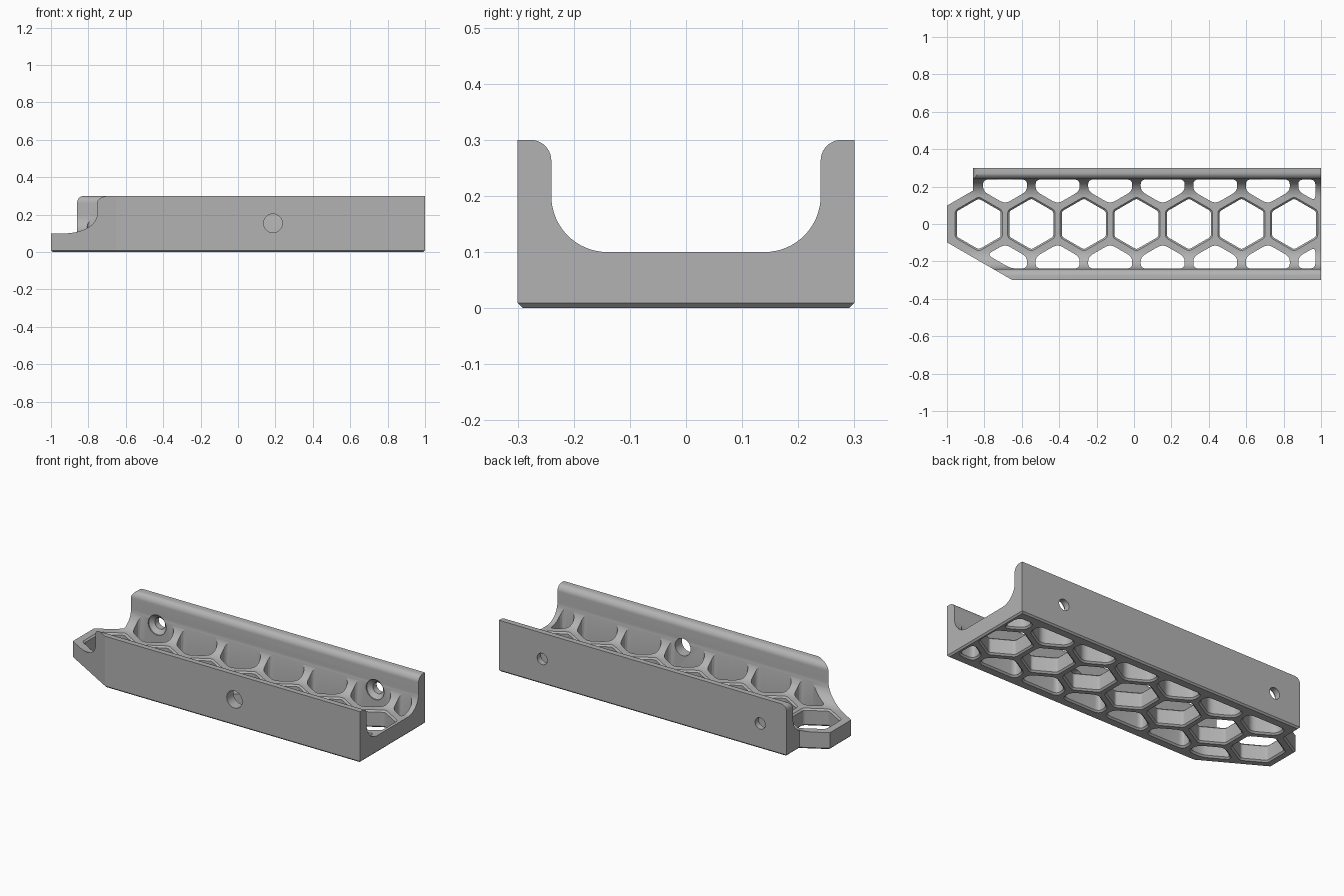
import bpy, bmesh, math
from mathutils import Vector

cube = bpy.data.objects.get("Cube")
if cube:
    bpy.data.objects.remove(cube)

PITCH = 0.281             # honeycomb spacing
HALF = 0.1175             # half width of a hex opening
ROW = PITCH * 0.866
CHAMFER = 0.009
FLOOR = 0.1

grey = bpy.data.materials.new("light_grey")
grey.use_nodes = True
grey.diffuse_color = (0.45, 0.45, 0.45, 1)
grey.node_tree.nodes["Principled BSDF"].inputs["Base Color"].default_value = (0.45, 0.45, 0.45, 1)


def loft(bm, rings):
    """Solid through a list of equal-length 3D rings."""
    loops = [[bm.verts.new(p) for p in ring] for ring in rings]
    n = len(loops[0])
    for a, b in zip(loops, loops[1:]):
        for i in range(n):
            j = (i + 1) % n
            bm.faces.new((a[i], a[j], b[j], b[i]))
    bm.faces.new(loops[0][::-1])
    bm.faces.new(loops[-1])


def finish(name, bm):
    bmesh.ops.recalc_face_normals(bm, faces=bm.faces[:])
    mesh = bpy.data.meshes.new(name)
    bm.to_mesh(mesh)
    bm.free()
    mesh.materials.append(grey)
    ob = bpy.data.objects.new(name, mesh)
    bpy.context.collection.objects.link(ob)
    return ob


def area(poly):
    return sum(a.x * b.y - b.x * a.y for a, b in zip(poly, poly[1:] + poly[:1])) / 2


def offset(poly, d):
    """Mitred outward offset of a 2D polygon."""
    if area(poly) < 0:
        poly = poly[::-1]
    out = []
    for i, p in enumerate(poly):
        e1 = (p - poly[i - 1]).normalized()
        e2 = (poly[(i + 1) % len(poly)] - p).normalized()
        n1, n2 = Vector((e1.y, -e1.x)), Vector((e2.y, -e2.x))
        out.append(p + (n1 + n2) * d / (1 + n1.dot(n2)))
    return out


def clip(poly, normal, limit):
    """Keep the part of a polygon where p . normal <= limit."""
    out = []
    for a, b in zip(poly, poly[1:] + poly[:1]):
        da, db = a.dot(normal) - limit, b.dot(normal) - limit
        if da <= 0:
            out.append(a)
        if da * db < 0:
            out.append(a.lerp(b, da / (da - db)))
    return out


def rounded(poly, size, steps=4):
    out = []
    for i, p in enumerate(poly):
        q, r = poly[i - 1], poly[(i + 1) % len(poly)]
        a = p + (q - p).normalized() * min(size, (q - p).length * 0.4)
        b = p + (r - p).normalized() * min(size, (r - p).length * 0.4)
        out += [a.lerp(p, k / steps).lerp(p.lerp(b, k / steps), k / steps) for k in range(steps + 1)]
    return out


def arc(cx, cy, r, start, end, steps=12):
    return [(cx + r * math.cos(math.radians(start + (end - start) * k / steps)),
             cy + r * math.sin(math.radians(start + (end - start) * k / steps)))
            for k in range(steps + 1)]


def at_z(poly, z):
    return [(p.x, p.y, z) for p in poly]


def hexagon(x, y):
    r = HALF / math.cos(math.pi / 6)
    return [Vector((x + r * math.cos(math.radians(a)), y + r * math.sin(math.radians(a))))
            for a in range(30, 390, 60)]


def combine(target, tool, operation):
    mod = target.modifiers.new(tool.name, 'BOOLEAN')
    mod.object, mod.operation, mod.solver = tool, operation, 'EXACT'
    bpy.context.view_layer.objects.active = target
    bpy.ops.object.modifier_apply(modifier=mod.name)
    bpy.data.objects.remove(tool)


# Channel: U profile with filleted floor and rounded wall tops
half = [(0.3, -0.1), (0.3, 0.3)] + arc(0.277, 0.263, 0.037, 90, 180, 10) + arc(0.14, 0.2, 0.1, 0, -90, 16)
profile = half + [(-y, z) for y, z in reversed(half)]
profile = [(y * 1.0, z) for y, z in profile]
bm = bmesh.new()
loft(bm, [[(x, y * (1.1 if abs(y) > 0.299 else 1), z) for y, z in profile] for x in (-1.2, 1.2)])
bracket = finish("channel_bracket", bm)

# Plan outline with a chamfered bottom edge
plan = [Vector(p) for p in ((-1, 0.098), (-1, -0.098), (-0.65, -0.3), (1, -0.3),
                            (1, 0.3), (-0.86, 0.3), (-0.86, 0.179))]
bm = bmesh.new()
loft(bm, [at_z(offset(plan, -CHAMFER), 0), at_z(plan, CHAMFER), at_z(plan, 0.4)])
combine(bracket, finish("plan_outline", bm), 'INTERSECT')

# Honeycomb openings, chamfered at the underside
bm = bmesh.new()


def opening(poly, top, flare):
    low, high = offset(poly, 2 * CHAMFER), poly
    rings = [at_z(low, -CHAMFER), at_z(poly, CHAMFER)]
    if flare:
        rings += [at_z(poly, FLOOR - CHAMFER), at_z(low, FLOOR + CHAMFER)]
    else:
        rings.append(at_z(poly, top))
    loft(bm, rings)


diagonal = Vector((-0.5, -0.866))
diagonal_limit = Vector((-0.65, -0.3)).dot(diagonal) - 0.05
for i in range(7):
    x = -0.83 + PITCH * i
    opening(rounded(hexagon(x, 0), 0.012), FLOOR, True)
    for side in (-1, 1):
        cell = hexagon(x + PITCH / 2, side * ROW)
        cell = clip(cell, Vector((0, side)), 0.238)
        cell = clip(cell, Vector((1, 0)), 0.97)
        cell = clip(cell, diagonal, diagonal_limit)
        opening(rounded(cell, 0.03), 0.29, False)
combine(bracket, finish("honeycomb_cutter", bm), 'DIFFERENCE')

# Screw holes: countersunk pair in the back wall, access hole in the front wall
bm = bmesh.new()


def bore(x, z, stations):
    loft(bm, [[(x + dx, y, z + dz) for dx, dz in arc(0, 0, r, 0, 348.75, 31)] for y, r in stations])


for x in (-0.69, 0.72):
    bore(x, 0.148, [(0.2, 0.058), (0.245, 0.058), (0.265, 0.033), (0.4, 0.033)])
bore(0.187, 0.154, [(-0.4, 0.05), (-0.2, 0.05)])
combine(bracket, finish("screw_cutter", bm), 'DIFFERENCE')

# Rounded upper corner of the back wall
corner = [(-0.9, 0.265)] + arc(-0.825, 0.265, 0.035, 180, 90, 8) + [(-0.825, 0.35), (-0.9, 0.35)]
bm = bmesh.new()
loft(bm, [[(x, y, z) for x, z in corner] for y in (0.15, 0.4)])
combine(bracket, finish("corner_cutter", bm), 'DIFFERENCE')

# Smooth the curved surfaces, keep edges crisp
bpy.ops.object.select_all(action='DESELECT')
bracket.select_set(True)
bpy.context.view_layer.objects.active = bracket
bpy.ops.object.shade_smooth_by_angle(angle=math.radians(25))
